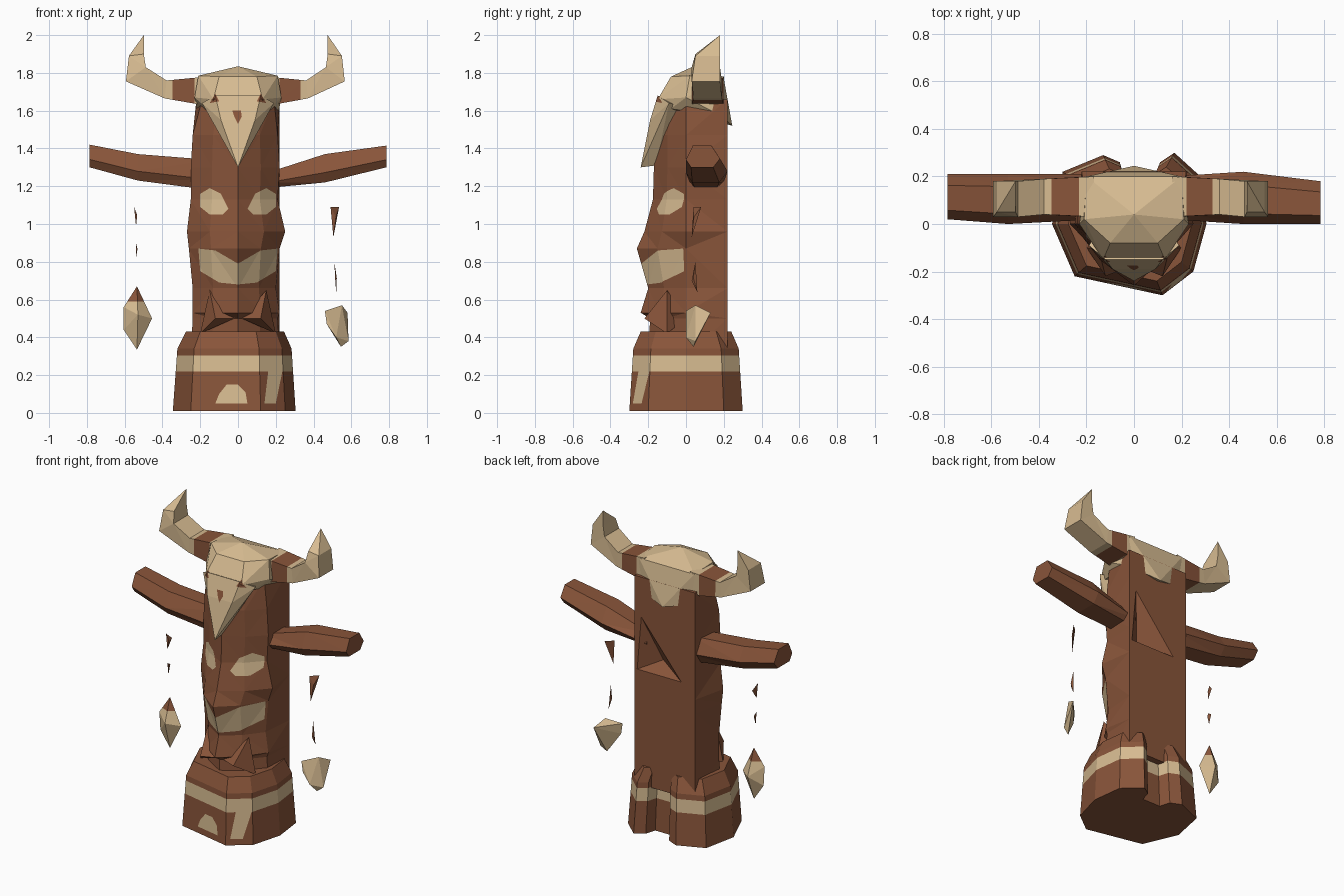
import bpy
import bmesh
from mathutils import Vector

default_cube = bpy.data.objects.get("Cube")
if default_cube:
    bpy.data.objects.remove(default_cube, do_unlink=True)


def make_material(name, colour):
    material = bpy.data.materials.new(name)
    material.use_nodes = True
    material.diffuse_color = colour
    shader = material.node_tree.nodes["Principled BSDF"]
    shader.inputs["Base Color"].default_value = colour
    shader.inputs["Roughness"].default_value = 0.9
    return material


MATERIALS = [
    make_material("brown_wood", (0.25, 0.09, 0.042, 1)),
    make_material("cream_bone", (0.68, 0.5, 0.285, 1)),
]
BROWN, CREAM = 0, 1
FRONT = Vector((0, -1, 0))
BACK = Vector((0, 1, 0))


def loft(rings, colour=BROWN):
    """Join rings of points into a closed, faceted body."""
    bm = bmesh.new()
    loops = [[bm.verts.new(p) for p in ring] for ring in rings]
    count = len(loops[0])
    for low, high in zip(loops, loops[1:]):
        for i in range(count):
            j = (i + 1) % count
            bm.faces.new((low[i], low[j], high[j], high[i]))
    bm.faces.new(loops[0][::-1])
    bm.faces.new(loops[-1])
    return tidy(bm, colour)


def hull(points, colour=BROWN):
    """Wrap points in a faceted convex skin."""
    bm = bmesh.new()
    for p in points:
        bm.verts.new(p)
    bmesh.ops.convex_hull(bm, input=bm.verts[:])
    loose = [v for v in bm.verts if not v.link_faces]
    bmesh.ops.delete(bm, geom=loose, context="VERTS")
    return tidy(bm, colour)


def tidy(bm, colour):
    bmesh.ops.remove_doubles(bm, verts=bm.verts[:], dist=0.0005)
    bmesh.ops.recalc_face_normals(bm, faces=bm.faces[:])
    bmesh.ops.triangulate(bm, faces=bm.faces[:])
    for face in bm.faces:
        face.material_index = colour
    bm.normal_update()
    return bm


def cut_patch(bm, outline, facing=None):
    """Cut a convex x-z outline into the faces turned one way."""
    faces = [f for f in bm.faces if facing is None or f.normal.dot(facing) > 0.1]
    corners = [Vector((x, 0, z)) for x, z in outline]
    middle = sum(corners, Vector()) / len(corners)
    for a, b in zip(corners, corners[1:] + corners[:1]):
        out = (b - a).cross(BACK).normalized()
        if (middle - a).dot(out) > 0:
            out.negate()
        parts = set(faces)
        for f in faces:
            parts.update(f.edges, f.verts)
        cut = bmesh.ops.bisect_plane(bm, geom=list(parts), dist=0.00001,
                                     plane_co=a, plane_no=out)
        faces = [f for f in cut["geom"] if isinstance(f, bmesh.types.BMFace)
                 and (f.calc_center_median() - a).dot(out) < 0]
    return faces


def paint(bm, outline, colour, facing=None):
    for face in cut_patch(bm, outline, facing):
        face.material_index = colour


def mirrored(points, side):
    return [(side * p[0], *p[1:]) for p in points]


def finish(name, bm):
    mesh = bpy.data.meshes.new(name)
    bm.to_mesh(mesh)
    bm.free()
    for material in MATERIALS:
        mesh.materials.append(material)
    obj = bpy.data.objects.new(name, mesh)
    bpy.context.scene.collection.objects.link(obj)


# Trunk: flat back, wedge-shaped carved front (height, left, right, ridge)
rows = [(0.3, 0.25, 0.22, -0.2), (0.5, 0.24, 0.21, -0.19), (0.53, 0.24, 0.22, -0.24),
        (0.66, 0.24, 0.2, -0.2), (0.87, 0.26, 0.22, -0.26), (0.96, 0.27, 0.25, -0.22),
        (1.13, 0.25, 0.21, -0.175), (1.3, 0.25, 0.22, -0.17),
        (1.47, 0.24, 0.21, -0.17), (1.66, 0.19, 0.19, -0.13)]
trunk = loft([[(-0.22, 0.22, z), (-left, 0, z), (-0.55 * left, 0.58 * ridge, z),
               (0, ridge, z), (0.55 * right, 0.58 * ridge, z), (right, 0, z),
               (0.22, 0.22, z)] for z, left, right, ridge in rows])
eye = [(0.05, 1.08), (0.08, 1.05), (0.15, 1.05), (0.2, 1.09),
       (0.2, 1.16), (0.15, 1.19), (0.09, 1.16)]
mouth = [(0, 0.68), (0.1, 0.69), (0.2, 0.75), (0.21, 0.87), (0.12, 0.86), (0, 0.79)]
for side in (-1, 1):
    paint(trunk, mirrored(eye, side), CREAM, FRONT)
    paint(trunk, mirrored(mouth, side), CREAM, FRONT)

# Split in the back of the trunk
split = cut_patch(trunk, [(0.2, 1.05), (-0.12, 1.05), (0.17, 1.4)], BACK)
split = bmesh.ops.dissolve_faces(trunk, faces=split)["region"]
for vert in bmesh.ops.poke(trunk, faces=split)["verts"]:
    vert.co += Vector((0, -0.1, -0.07))
finish("trunk", trunk)

# Splintered folds under the mouth
for side, name in ((-1, "right_splinter"), (1, "left_splinter")):
    finish(name, hull(mirrored([(0.15, -0.1, 0.65), (0.02, -0.18, 0.5), (0.2, -0.1, 0.42),
                                (0.12, -0.22, 0.5), (0.1, 0, 0.5)], side)))

# Flared foot with a notch at the back
foot_plan = [(-0.25, -0.22), (0.12, -0.3), (0.25, -0.2), (0.305, 0), (0.28, 0.2),
             (0.17, 0.3), (0.11, 0.26), (0.09, 0.19), (-0.04, 0.19), (-0.06, 0.26),
             (-0.13, 0.29), (-0.3, 0.22), (-0.345, 0)]
foot = loft([[(x * s, y * s, z) for x, y in foot_plan]
             for z, s in ((0.01, 1), (0.34, 0.93), (0.43, 0.8))])
paint(foot, [(-1, 0.22), (1, 0.22), (1, 0.305), (-1, 0.305)], CREAM)
paint(foot, [(0.14, 0.05), (0.2, 0.05), (0.235, 0.22), (0.16, 0.22)], CREAM, FRONT)
paint(foot, [(-0.12, 0.05), (0.05, 0.05), (0.04, 0.11), (0, 0.15),
             (-0.06, 0.15), (-0.1, 0.1)], CREAM, FRONT)
finish("foot", foot)

# Branch arms: six-sided, rising outwards (reach, near, far, bottom, top)
arm_section = [(0, 0.35), (0.15, 0), (0.8, 0), (1, 0.4), (0.75, 1), (0.2, 1)]
arms = {"left_arm": (1, [(0.15, 0.02, 0.2, 1.19, 1.27), (0.46, 0, 0.22, 1.22, 1.37),
                         (0.785, 0, 0.18, 1.3, 1.415)]),
        "right_arm": (-1, [(0.15, 0.02, 0.21, 1.18, 1.34), (0.53, 0, 0.21, 1.23, 1.37),
                           (0.785, 0.02, 0.21, 1.3, 1.42)])}
for name, (side, sections) in arms.items():
    finish(name, loft([[(side * x, near + u * (far - near), low + v * (high - low))
                        for u, v in arm_section]
                       for x, near, far, low, high in sections]))


def both(points):
    return points + mirrored(points, -1)


# Skull: cranium cap and tapering snout
cranium = hull(both([(0, 0.04, 1.835), (0.21, 0.02, 1.785), (0.1, -0.08, 1.78),
                     (0.2, 0.2, 1.77), (0.21, 0.19, 1.57), (0, 0.245, 1.52),
                     (0.23, 0, 1.67), (0.13, -0.15, 1.66), (0.16, -0.08, 1.61)]), CREAM)
snout = hull(both([(0.12, -0.15, 1.68), (0.19, -0.09, 1.64), (0.09, -0.19, 1.55),
                   (0, -0.24, 1.3), (0, -0.16, 1.31), (0.13, 0, 1.62)]), CREAM)
for side in (-1, 1):
    socket = mirrored([(0.1, 1.65), (0.15, 1.64), (0.12, 1.69)], side)
    paint(cranium, socket, BROWN, FRONT)
    paint(snout, socket, BROWN, FRONT)
paint(snout, [(-0.02, 1.57), (0, 1.53), (0.02, 1.57), (0.015, 1.6), (-0.03, 1.6)],
      BROWN, FRONT)
finish("skull_cranium", cranium)
finish("skull_snout", snout)

# Horns: inner and outer edge (x, z), depth range, ending in a point
horn_edges = [((0.16, 1.78), (0.18, 1.63), 0.03, 0.2),
              ((0.36, 1.76), (0.37, 1.665), 0.04, 0.19),
              ((0.465, 1.83), (0.565, 1.755), 0.03, 0.18),
              ((0.475, 1.9), (0.55, 1.89), 0.05, 0.18),
              ((0.475, 2), (0.475, 2), 0.18, 0.18)]
for side, name in ((-1.05, "right_horn"), (1, "left_horn")):
    horn = loft([mirrored([(a[0], near, a[1]), (b[0], near, b[1]),
                           (b[0], far, b[1]), (a[0], far, a[1])], side)
                 for a, b, near, far in horn_edges], CREAM)
    paint(horn, mirrored([(0.22, 1), (0.33, 1), (0.33, 3), (0.22, 3)], side), BROWN)
    finish(name, horn)

# Hanging charms below the arms
finish("left_charm", hull([(0.46, 0, 0.54), (0.55, 0.05, 0.57), (0.58, 0.13, 0.53),
                           (0.585, 0.05, 0.38), (0.545, 0.04, 0.35), (0.47, 0, 0.47),
                           (0.52, 0, 0.4)], CREAM))
charm = hull([(-0.535, 0.06, 0.67), (-0.605, 0.05, 0.56), (-0.605, 0.06, 0.44),
              (-0.535, 0.06, 0.335), (-0.455, 0.06, 0.5), (-0.53, 0, 0.52),
              (-0.53, 0.12, 0.5)], CREAM)
paint(charm, [(-1, 0.59), (0, 0.59), (0, 1), (-1, 1)], BROWN)
finish("right_charm", charm)

# Slivers of cord above the charms
slivers = {"left_upper_cord": [(0.49, 0.04, 1.09), (0.535, 0.08, 1.09), (0.505, 0.03, 0.93)],
           "left_lower_cord": [(0.51, 0.05, 0.8), (0.515, 0.03, 0.7), (0.52, 0.06, 0.64)],
           "right_upper_cord": [(-0.55, 0.04, 1.09), (-0.535, 0.08, 1.05), (-0.54, 0.04, 0.99)],
           "right_lower_cord": [(-0.54, 0.04, 0.9), (-0.54, 0.07, 0.88), (-0.54, 0.05, 0.82)]}
for name, points in slivers.items():
    centre = sum((Vector(p) for p in points), Vector()) / len(points)
    finish(name, hull(points + [centre + Vector((0.008, -0.008, 0))]))
